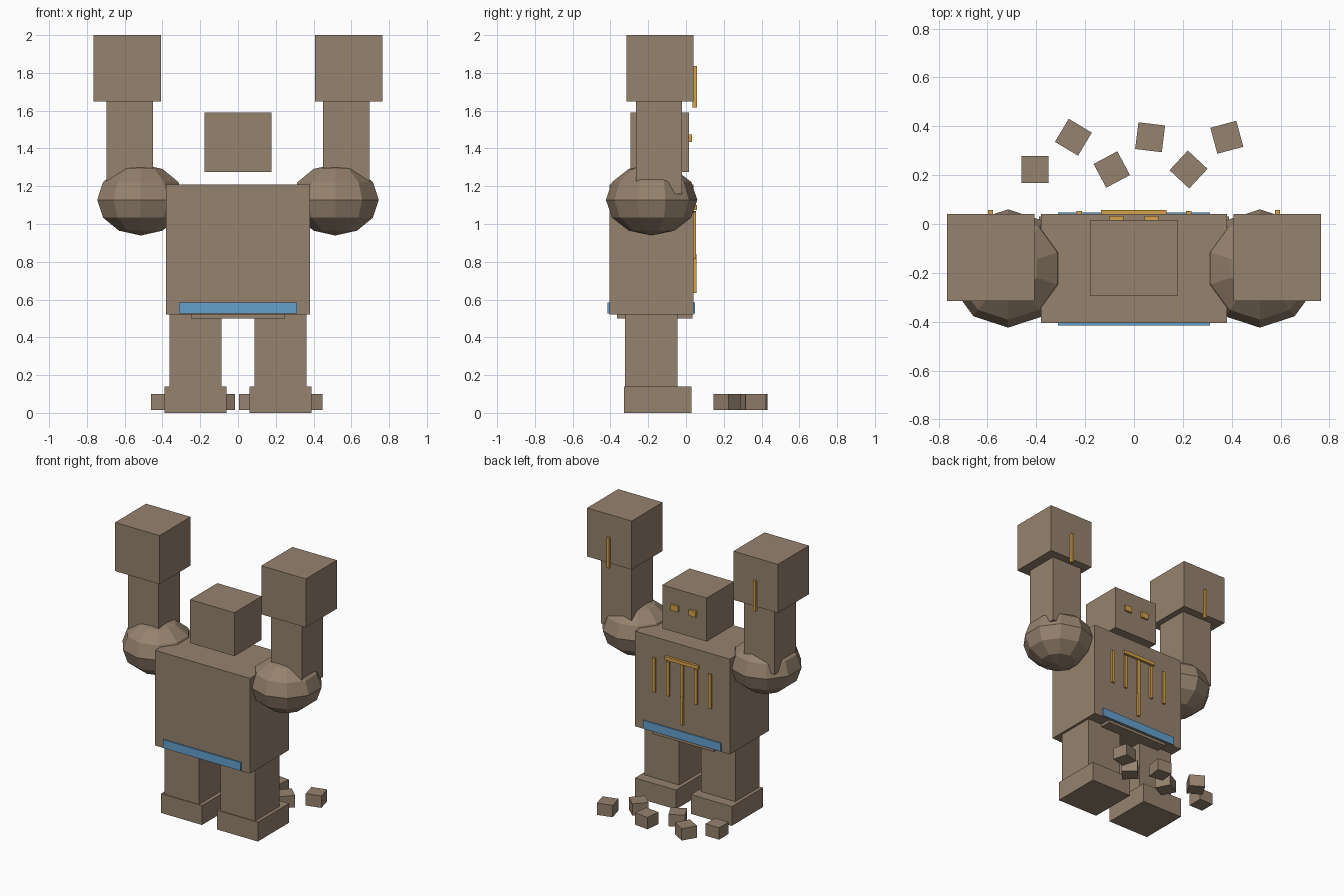
import bpy
import bmesh
from math import radians
from mathutils import Matrix, Vector

cube = bpy.data.objects.get("Cube")
if cube:
    bpy.data.objects.remove(cube, do_unlink=True)


def material(name, rgb):
    m = bpy.data.materials.new(name)
    m.use_nodes = True
    m.diffuse_color = (*rgb, 1)
    m.node_tree.nodes["Principled BSDF"].inputs["Base Color"].default_value = (*rgb, 1)
    return m


STONE = material("brown stone", (0.305, 0.223, 0.156))
BLUE = material("blue sash", (0.127, 0.352, 0.61))
GOLD = material("gold rune", (0.68, 0.36, 0.07))


def finish(name, bm, mat):
    mesh = bpy.data.meshes.new(name)
    bm.to_mesh(mesh)
    bm.free()
    mesh.materials.append(mat)
    obj = bpy.data.objects.new(name, mesh)
    bpy.context.scene.collection.objects.link(obj)
    return obj


def box(name, x, y, z, mat=STONE):
    """Box from (min, max) ranges along each axis."""
    lo, hi = (Vector(c) for c in zip(x, y, z))
    bm = bmesh.new()
    bmesh.ops.create_cube(bm, size=1)
    bmesh.ops.scale(bm, vec=hi - lo, verts=bm.verts)
    bmesh.ops.translate(bm, vec=(lo + hi) / 2, verts=bm.verts)
    return finish(name, bm, mat)


def box_pair(name, x, y, z, mat=STONE):
    box("left_" + name, x, y, z, mat)
    box("right_" + name, (-x[1], -x[0]), y, z, mat)


# Body and head
box("torso", (-0.38, 0.38), (-0.405, 0.04), (0.52, 1.21))
box("pelvis", (-0.248, 0.248), (-0.365, 0.035), (0.5, 0.56))
box("sash", (-0.312, 0.312), (-0.415, 0.048), (0.525, 0.585), BLUE)
box("head", (-0.178, 0.178), (-0.295, 0.017), (1.275, 1.59))
box_pair("eye", (0.043, 0.1), (0.01, 0.032), (1.433, 1.475), GOLD)

# Legs and arms
box_pair("leg", (0.087, 0.363), (-0.322, -0.046), (0.12, 0.53))
box_pair("foot", (0.06, 0.388), (-0.327, 0.03), (0, 0.14))
box_pair("forearm", (0.45, 0.697), (-0.265, -0.02), (1.16, 1.66))
box_pair("fist", (0.408, 0.765), (-0.316, 0.04), (1.648, 2.0))
box_pair("fist_rune", (0.578, 0.597), (0.035, 0.057), (1.617, 1.837), GOLD)

# Faceted boulder shoulders
for side, sign in (("left", 1), ("right", -1)):
    bm = bmesh.new()
    bmesh.ops.create_uvsphere(bm, u_segments=10, v_segments=6, radius=0.242)
    bmesh.ops.scale(bm, vec=(1, 1, 0.78), verts=bm.verts)
    bmesh.ops.translate(bm, vec=(sign * 0.515, -0.182, 1.128), verts=bm.verts)
    finish(side + "_shoulder", bm, STONE)

# Runes on the chest
box("rune_crossbar", (-0.135, 0.132), (0.035, 0.058), (1.075, 1.1), GOLD)
box("rune_center_upper", (-0.012, 0.012), (0.035, 0.053), (0.81, 1.07), GOLD)
box("rune_center_lower", (-0.01, 0.01), (0.035, 0.055), (0.635, 0.84), GOLD)
box_pair("rune_inner", (0.1, 0.124), (0.035, 0.053), (0.815, 1.065), GOLD)
box_pair("rune_outer", (0.212, 0.236), (0.035, 0.053), (0.815, 1.062), GOLD)

# Loose rubble: two staggered rows of turned blocks
for i, turn in enumerate((0, -31, 28, -7, -43, 15)):
    bm = bmesh.new()
    bmesh.ops.create_cube(bm, size=1)
    bmesh.ops.scale(bm, vec=(0.11, 0.11, 0.086), verts=bm.verts)
    place = Matrix.Translation((-0.405 + 0.157 * i, 0.355 if i % 2 else 0.223, 0.057))
    bm.transform(place @ Matrix.Rotation(radians(turn), 4, "Z"))
    finish(f"rubble_{i + 1}", bm, STONE)
